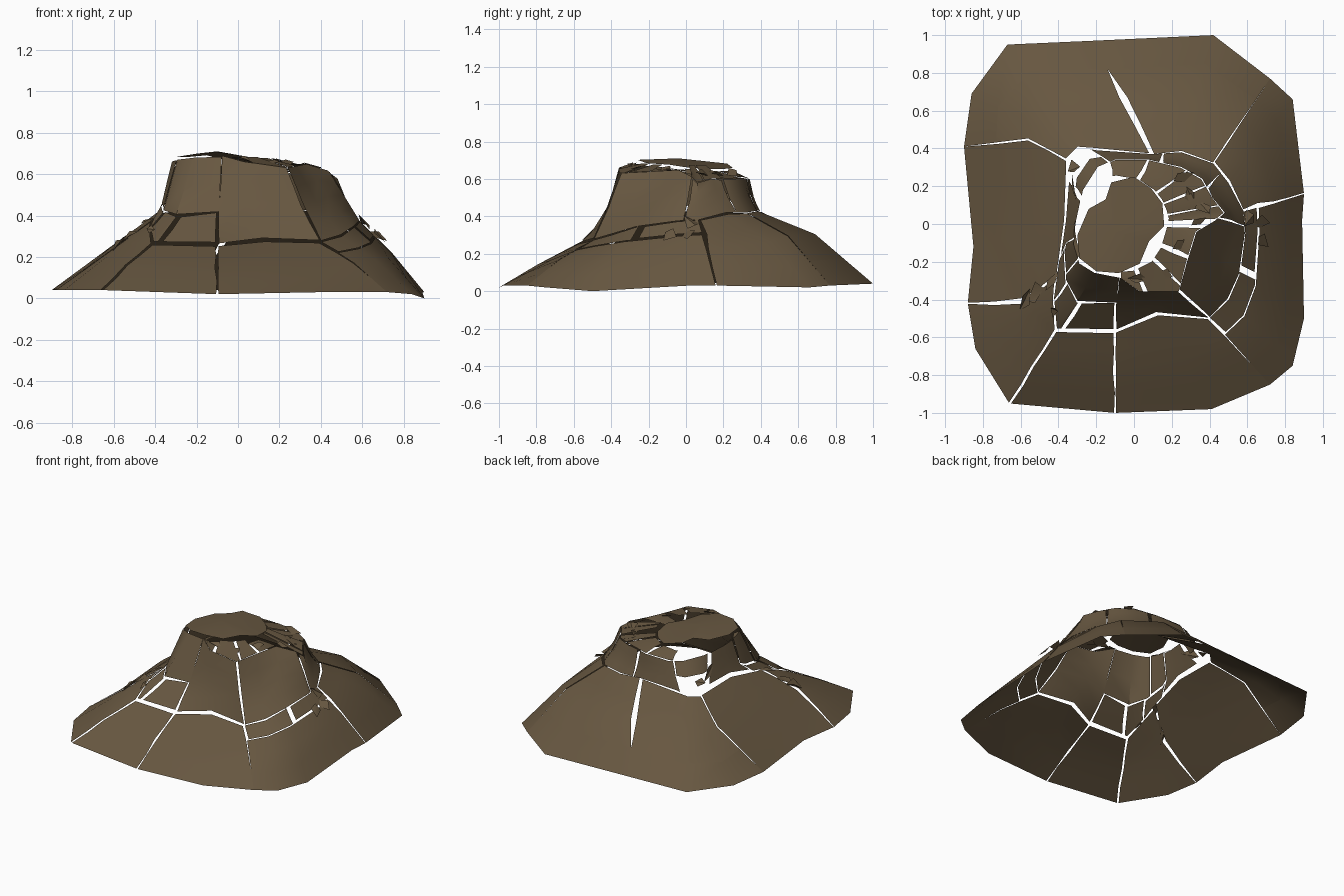
import bpy, math, random
from mathutils import Vector

if "Cube" in bpy.data.objects:
    bpy.data.objects.remove(bpy.data.objects["Cube"])

random.seed(4)
N = 18

earth = bpy.data.materials.new("brown_earth")
earth.diffuse_color = (0.135, 0.095, 0.052, 1)
earth.use_nodes = True
earth.node_tree.nodes["Principled BSDF"].inputs["Base Color"].default_value = earth.diffuse_color

# Contour loops of the mound, counter-clockwise from the right side
rim = [(.90, .16, .03), (.84, .66, .02), (.72, .77, .03), (.42, 1, .04), (-.22, .97, .04), (-.67, .95, .04),
       (-.86, .69, .04), (-.9, .41, .04), (-.85, -.12, .05), (-.88, -.42, .04), (-.84, -.66, .04),
       (-.66, -.95, .04), (-.1, -1, .02), (.41, -.98, .03), (.72, -.85, .03), (.84, -.75, .02),
       (.9, -.5, 0), (.89, .02, .03)]
foot = [(.58, .07, .38), (.5, .22, .42), (.42, .32, .42), (.25, .38, .43), (.1, .37, .43), (-.2, .39, .43),
        (-.3, .41, .42), (-.35, .34, .42), (-.37, .02, .43), (-.41, -.28, .38), (-.43, -.4, .34),
        (-.42, -.57, .26), (-.1, -.57, .255), (.12, -.47, .28), (.4, -.5, .27), (.5, -.4, .3),
        (.56, -.27, .34), (.59, -.05, .37)]
crest = [(.48, .06, .58), (.42, .14, .6), (.36, .24, .6), (.25, .3, .61), (.08, .34, .6), (-.1, .34, .6),
         (-.19, .3, .61), (-.27, .18, .62), (-.31, 0, .64), (-.32, -.11, .66), (-.29, -.21, .67),
         (-.21, -.26, .68), (-.08, -.28, .69), (.03, -.36, .66), (.24, -.36, .63), (.28, -.2, .64),
         (.33, -.04, .65), (.43, .02, .62)]
rim, foot, crest = ([Vector(p) for p in ring] for ring in (rim, foot, crest))

# In-between loops: bulging slope, hollow ledge, and the outline of the cap
bulge = [.02, .04, .07, .07, .06, .04, .02] + [.01] * 7 + [.02, .02, .02, .02]
slope = [a.lerp(b, .5) + Vector((0, 0, h)) for a, b, h in zip(rim, foot, bulge)]
slope[7], slope[9] = Vector((-.56, .45, .29)), Vector((-.6, -.42, .24))
ledge = [a.lerp(b, .55) - Vector((0, 0, .02)) for a, b in zip(foot, crest)]
for i, p in {9: (-.37, -.15, .45), 10: (-.36, -.3, .42), 11: (-.3, -.41, .4),
             12: (-.1, -.42, .41), 17: (.51, -.01, .5)}.items():
    ledge[i] = Vector(p)
centre = Vector((-.08, 0, .70))
cap = []
for p in crest:
    a = math.atan2(p.y - centre.y, p.x - centre.x)
    cap.append(centre + Vector((.24 * math.cos(a), .25 * math.sin(a), -.03)))
rings = [rim, slope, foot, ledge, crest, cap]


def surf(level, u):
    """Point on the mound: level 0 rim .. 5 cap, u along the loops."""
    def on(ring):
        i = math.floor(u)
        return ring[i % N].lerp(ring[(i + 1) % N], u - i)
    k = max(0, min(int(level), len(rings) - 2))
    return on(rings[k]).lerp(on(rings[k + 1]), level - k)


def make(name, verts, faces):
    mesh = bpy.data.meshes.new(name)
    mesh.from_pydata(verts, [], faces)
    mesh.materials.append(earth)
    mesh.shade_smooth()
    mesh.set_sharp_from_angle(angle=math.radians(40))
    ob = bpy.data.objects.new(name, mesh)
    bpy.context.collection.objects.link(ob)
    return ob


def steps(a, b, parts):
    inner = [i / parts for i in range(math.ceil(a * parts), math.floor(b * parts) + 1)]
    return [a] + [v for v in inner if a + .06 < v < b - .06] + [b]


def slab(name, u0, u1, l0, l1, low=(0, 0), high=(0, 0), lift=0.0):
    """Plate of the shell; low/high open a crack at the start/end edges."""
    us, ls = steps(u0, u1, 1), steps(l0, l1, 2)
    verts, faces = [], []
    for j, lv in enumerate(ls):
        t = j / (len(ls) - 1)
        for i, u in enumerate(us):
            ragged = random.uniform(-.5, .6) if 0 < j else 0
            if i == 0:
                u += low[0] + (high[0] - low[0]) * t + ragged * high[0]
            elif i == len(us) - 1:
                u -= low[1] + (high[1] - low[1]) * t + ragged * high[1]
            inner = lv + (random.uniform(-.06, .02) if j == len(ls) - 1 and 1.9 < l1 < 4.5 else 0)
            verts.append(surf(inner, u) + Vector((0, 0, lift * t)))
    w = len(us)
    for j in range(len(ls) - 1):
        for i in range(w - 1):
            k = j * w + i
            faces.append((k, k + 1, k + 1 + w, k + w))
    return make(name, verts, faces)


# Large slabs around the foot of the mound; the back ones split only higher up
slab("lower_slab_right_back", 0, 2, 0, 2, (.01, 0), (.06, .02))
slab("lower_skirt_back", 2, 7, 0, .5, (0, 0), (0, .01))
slab("lower_slab_back_right", 2, 4, .5, 2, (0, 0), (.02, .08))
slab("lower_slab_back_left", 4, 7, .5, 2, (0, .01), (.06, .03))
slab("lower_slab_left", 7, 9, 0, 2, (0, .01), (.03, .06))
slab("lower_slab_front_left", 9, 11, 0, 2, (.01, .015), (.06, .04))
slab("lower_slab_front_middle", 11, 12, 0, 2, (.015, .01), (.02, .02))
slab("lower_slab_front_right", 12, 14, 0, 2, (.01, 0), (.02, .03))
slab("lower_slab_right", 14, 18, 0, 1.5, (0, .01), (.03, .04))
slab("middle_band_right", 14, 16.1, 1.53, 2.05, (.1, 0), (.03, .03))
slab("middle_band_right_back", 16.2, 18, 1.57, 2.05, (.03, .03), (.03, .05))

# Steep wall plates; a low opening stays under the back left
slab("wall_right_hump", 14.05, 17.3, 2.04, 4, (0, 0), (.02, .03))
slab("wall_right_back", 17.35, 19.5, 2.02, 4, (0, 0), (.06, .04))
slab("wall_back_right", 19.5, 21.6, 2, 4, (0, 0), (.05, .04))
slab("wall_back", 21.65, 23.3, 2, 4, (0, 0), (.03, .03))
slab("wall_back_left_overhang", 5.35, 7.2, 3.1, 4, (0, 0), (.03, .03))
slab("wall_left", 7.3, 8.7, 2.3, 4, (0, 0), (.08, .04))
slab("wall_front_right", 12, 14, 2.06, 4, (.04, 0), (.04, .03))
for i, (a, b) in enumerate([(8.7, 10.1), (10.1, 11.1), (11.1, 12)]):
    slab(f"wall_front_left_low_{i}", a, b, 2.1, 3, (.04, .03), (.06, .04))
slab("boulder_front", 9.8, 12.05, 3.02, 4.03, (0, 0), (.02, .02))
slab("boulder_left", 8.7, 9.75, 3.05, 4.05, (0, 0), (.03, .02))

# Broken roof plates between wall and cap
for i, (a, b) in enumerate([(-.8, .45), (.5, 1.6), (1.65, 2.7), (2.75, 4), (4.05, 5.3),
                            (7.9, 9.7), (12.1, 13.1), (13.2, 14.2), (14.25, 15.1), (15.2, 16.3)]):
    slab(f"roof_plate_{i}", a, b, 4.02, 4.92, (.01, .01), (.07, .07), random.uniform(-.03, .015))

# Domed cap on the summit
outline = [(-.30, -.06), (-.29, -.18), (-.2, -.25), (-.08, -.26), (.03, -.21), (.08, -.09), (.16, -.01),
           (.15, .11), (.09, .19), (0, .25), (-.12, .22), (-.15, .13), (-.24, .08)]
verts = [(-.1, -.04, .71)]
verts += [(x, y, .71 - .16 * abs(x + .13) - .12 * max(y, 0)) for x, y in outline]
n = len(outline)
make("summit_cap", verts, [(0, 1 + i, 1 + (i + 1) % n) for i in range(n)])

# Loose shards lying in the cracks, at (level, u)
spots = [(1.2, 9.0), (1.45, 9.05), (1.9, 9.1), (1.5, 16.8), (1.5, 17.4), (1.85, 17.6),
         (2.1, 10.4), (2.6, 6.9), (3.1, 7.2), (4.4, 1.5), (4.3, .6), (4.2, 2.6),
         (4.5, 14.0), (4.6, 13.1), (4.4, 15.4), (4.3, 16.8)]
for i, (lv, u) in enumerate(spots):
    turn, size = random.uniform(0, 6.28), random.uniform(.04, .07)
    mid = surf(lv, u)
    du = (surf(lv, u + .1) - surf(lv, u - .1)).normalized()
    dl = (surf(lv + .1, u) - surf(lv - .1, u)).normalized()
    nor = du.cross(dl).normalized()
    pts = []
    for k in range(4):
        a = turn + k * 1.57 + random.uniform(-.4, .4)
        r = size * random.uniform(.5, 1.2)
        pts.append(mid + du * r * math.cos(a) + dl * r * math.sin(a) + nor * random.uniform(-.01, .03))
    make(f"shard_{i}", pts, [(0, 1, 2), (0, 2, 3)])
